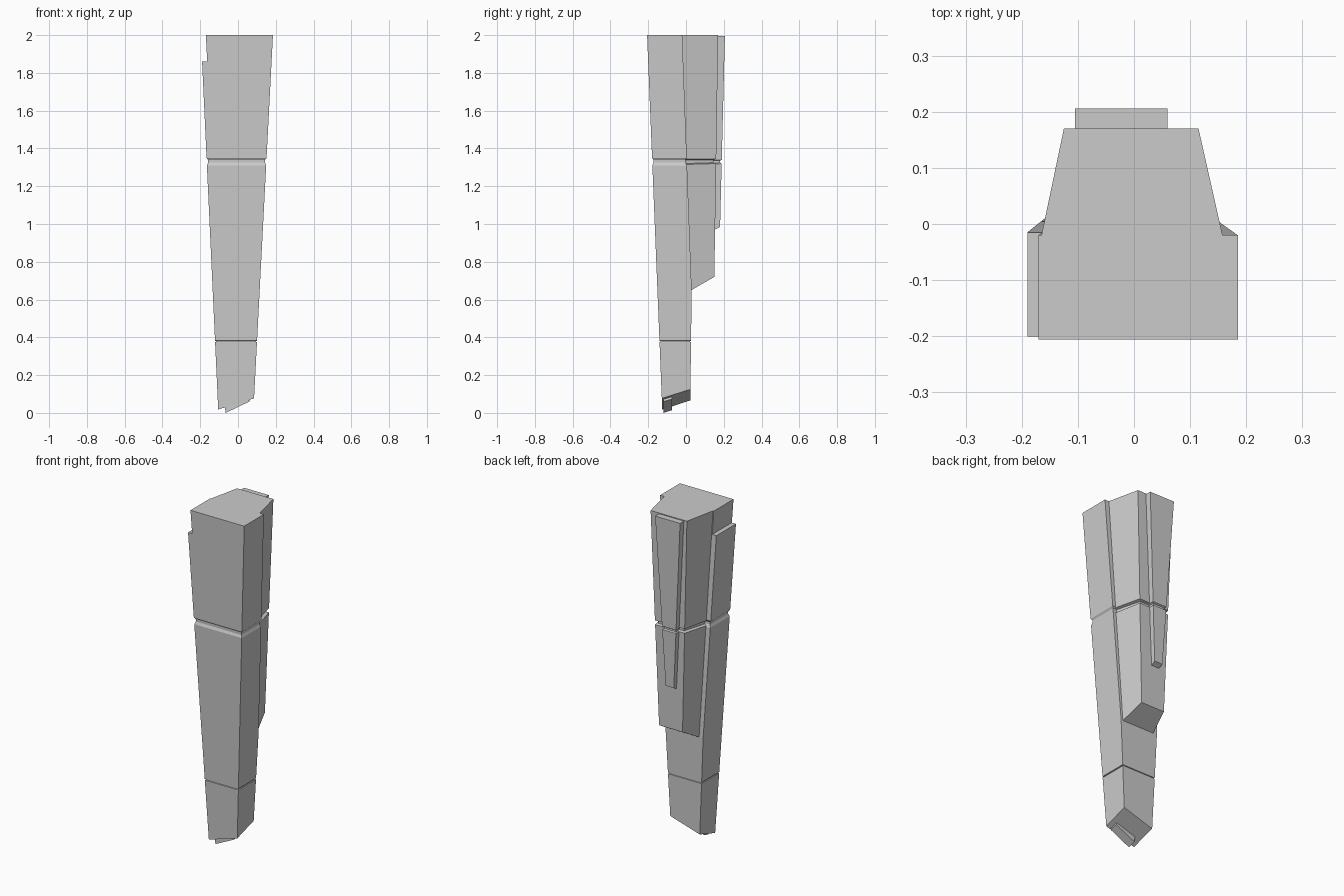
import bpy, bmesh

if "Cube" in bpy.data.objects:
    bpy.data.objects.remove(bpy.data.objects["Cube"])


def loft(name, rings):
    """Skin a stack of four-point rings into a closed solid."""
    bm = bmesh.new()
    rows = [[bm.verts.new(p) for p in r] for r in rings]
    for a, b in zip(rows, rows[1:]):
        for i in range(4):
            j = (i + 1) % 4
            bm.faces.new((a[i], a[j], b[j], b[i]))
    bm.faces.new(rows[0][::-1])
    bm.faces.new(rows[-1])
    bmesh.ops.recalc_face_normals(bm, faces=bm.faces[:])
    me = bpy.data.meshes.new(name)
    bm.to_mesh(me)
    bm.free()
    ob = bpy.data.objects.new(name, me)
    bpy.context.collection.objects.link(ob)
    return ob


def lerp(z, z0, v0, z1, v1):
    return v0 + (v1 - v0) * (z - z0) / (z1 - z0)


# Front slab: tapered in both directions
def slab_back(z):
    return lerp(z, 0.65, 0.03, 2, -0.02) if z > 0.65 else lerp(z, 0, 0.022, 0.65, 0.03)


def slab_ring(zs, inset=0.0, left=None):
    z = zs if isinstance(zs, tuple) else (zs,) * 4
    xl = lambda h: (left if left is not None else -0.104 - 0.0463 * h) + inset
    xr = lambda h: 0.081 + 0.052 * h - inset
    yf = lambda h: -0.125 - 0.0405 * h + inset
    yb = lambda h: slab_back(h) - inset
    return [(xl(z[0]), yf(z[0]), z[0]), (xr(z[1]), yf(z[1]), z[1]),
            (xr(z[2]), yb(z[2]), z[2]), (xl(z[3]), yb(z[3]), z[3])]


loft("front_slab", [
    slab_ring((0.018, 0.077, 0.125, 0.066)),
    slab_ring(0.375), slab_ring(0.376, 0.005),
    slab_ring(0.381, 0.005), slab_ring(0.382),
    slab_ring(0.65),
    slab_ring(1.31), slab_ring(1.325, 0.007),
    slab_ring(1.34, 0.007), slab_ring(1.35),
    slab_ring(1.86), slab_ring(1.86, left=-0.163), slab_ring(2.0, left=-0.17)])


# Rear block: narrows toward the back, sloped underside
def block_ring(zf, zb, inset=0.0):
    yf = slab_back(zf) - 0.01
    yb = lerp(zb, 0.72, 0.15, 2, 0.17) - inset
    fl = lerp(zf, 0.65, -0.11, 2, -0.167) + inset
    fr = lerp(zf, 0.65, 0.105, 2, 0.16) - inset
    bl = lerp(zb, 0.72, -0.082, 2, -0.125) + inset
    br = lerp(zb, 0.72, 0.073, 2, 0.115) - inset
    return [(fl, yf, zf), (fr, yf, zf), (br, yb, zb), (bl, yb, zb)]


loft("rear_block", [
    block_ring(0.645, 0.72), block_ring(1.315, 1.32),
    block_ring(1.32, 1.325, 0.014), block_ring(1.34, 1.34, 0.014),
    block_ring(1.345, 1.345), block_ring(2, 2)])


# Tapered plate on the back face
def plate_ring(zf, zb, inset=0.0):
    rows = []
    for z, y in ((zf, lerp(zf, 0.97, 0.135, 2, 0.15)),
                 (zb, lerp(zb, 0.97, 0.18, 2, 0.206) - inset)):
        rows.append((lerp(z, 0.97, -0.045, 2, -0.105) + inset,
                     lerp(z, 0.97, 0.007, 2, 0.06) - inset, y, z))
    (al, ar, ay, az), (bl, br, by, bz) = rows
    return [(al, ay, az), (ar, ay, az), (br, by, bz), (bl, by, bz)]


loft("back_plate", [
    plate_ring(0.96, 0.985), plate_ring(1.315, 1.32),
    plate_ring(1.32, 1.325, 0.008), plate_ring(1.335, 1.335, 0.008),
    plate_ring(1.34, 1.34), plate_ring(1.995, 1.995)])

# Small raised pad under the slanted foot
loft("foot_pad", [
    [(-0.065, -0.12, 0.0), (0.06, -0.12, 0.06), (0.06, -0.075, 0.073), (-0.065, -0.075, 0.014)],
    [(-0.075, -0.12, 0.06), (0.05, -0.12, 0.1), (0.05, -0.075, 0.12), (-0.075, -0.075, 0.08)]])
